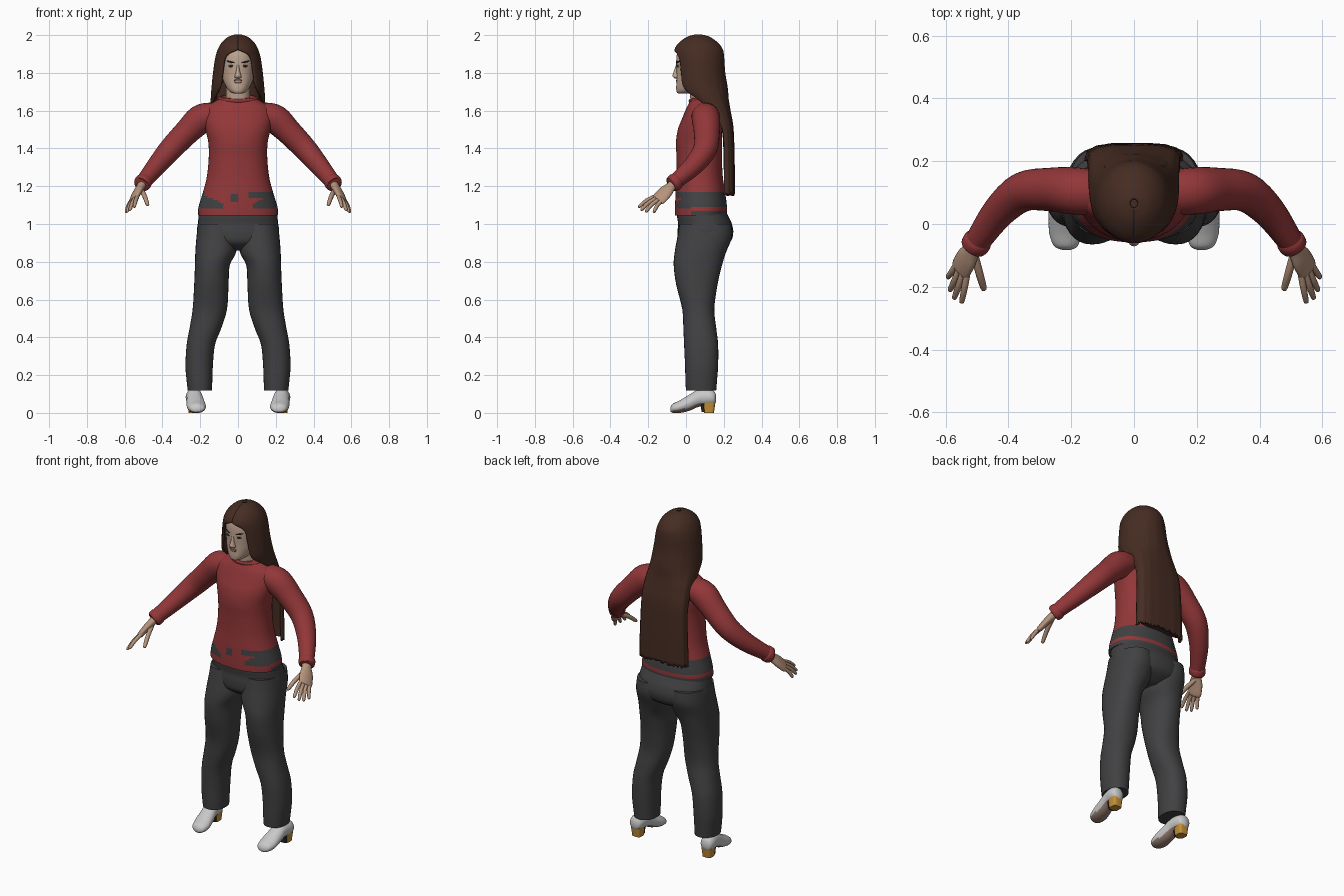
import bpy, bmesh, math, random
from mathutils import Vector

random.seed(4)
if "Cube" in bpy.data.objects:
    bpy.data.objects.remove(bpy.data.objects["Cube"])


def material(name, r, g, b):
    m = bpy.data.materials.new(name)
    m.use_nodes = True
    m.diffuse_color = (r, g, b, 1)
    bsdf = m.node_tree.nodes["Principled BSDF"]
    bsdf.inputs["Base Color"].default_value = (r, g, b, 1)
    bsdf.inputs["Roughness"].default_value = 0.8
    return m


RED = material("sweater red", .29, .038, .04)
GREY = material("trouser grey", .053, .053, .056)
HAIR = material("hair brown", .06, .025, .016)
FACE = material("face skin", .52, .37, .28)
HAND = material("hand skin", .46, .29, .20)
LIPS = material("lip", .30, .17, .13)
DARK = material("eye dark", .02, .015, .013)
SHOE = material("shoe white", .58, .58, .58)
SOLE = material("sole brown", .30, .20, .16)
HEEL = material("heel orange", .55, .28, .04)
made = []


def spline(keys, steps):
    """Catmull-Rom through tuples of any length."""
    out = []
    for i in range(len(keys) - 1):
        a, b = keys[max(i - 1, 0)], keys[i]
        c, d = keys[i + 1], keys[min(i + 2, len(keys) - 1)]
        for k in range(steps):
            t = k / steps
            out.append([q + .5 * t * (r - p + t * (2 * p - 5 * q + 4 * r - s + t * (3 * (q - r) + s - p)))
                        for p, q, r, s in zip(a, b, c, d)])
    return out + [list(keys[-1])]


def power(v, p):
    return math.copysign(abs(v) ** (2 / p), v)


def skin(name, rings, mats, closed=True, rule=None):
    """Bridge rings of points into one surface, painting faces by rule."""
    bm = bmesh.new()
    rows = [[bm.verts.new(p) for p in ring] for ring in rings]
    n = len(rows[0])
    for a, b in zip(rows, rows[1:]):
        for j in range(n if closed else n - 1):
            k = (j + 1) % n
            bm.faces.new((a[j], a[k], b[k], b[j]))
    if closed:
        bm.faces.new(rows[0])
        bm.faces.new(rows[-1])
    bmesh.ops.recalc_face_normals(bm, faces=bm.faces)
    if rule:
        bm.normal_update()
        for f in bm.faces:
            f.material_index = rule(f.calc_center_median(), f.normal)
    mesh = bpy.data.meshes.new(name)
    bm.to_mesh(mesh)
    bm.free()
    for m in mats:
        mesh.materials.append(m)
    obj = bpy.data.objects.new(name, mesh)
    bpy.context.collection.objects.link(obj)
    made.append(obj)
    return obj


def stack(name, keys, mats, n=32, steps=4, p=2.2, side=1, rule=None):
    """Horizontal sections given as (z, x0, x1, y0, y1)."""
    rings = []
    for z, x0, x1, y0, y1 in spline(keys, steps):
        rings.append([Vector((side * ((x0 + x1) / 2 + (x1 - x0) / 2 * power(math.cos(a), p)),
                              (y0 + y1) / 2 + (y1 - y0) / 2 * power(math.sin(a), p), z))
                      for a in (math.tau * i / n for i in range(n))])
    return skin(name, rings, mats, rule=rule)


def centred(keys):
    return [(z, -w, w, y0, y1) for z, w, y0, y1 in keys]


def tube(name, keys, mats, across=(0, 1, 0), n=20, steps=4, side=1, flat=None, rule=None):
    """Oval sections (x, y, z, width, depth) set square to their path."""
    pts = spline(keys, steps)
    rings = []
    for i, (x, y, z, w, d) in enumerate(pts):
        t = Vector(pts[min(i + 1, len(pts) - 1)][:3]) - Vector(pts[max(i - 1, 0)][:3])
        t = Vector(flat) if flat else t.normalized()
        u = Vector(across)
        u = (u - t * u.dot(t)).normalized()
        v = t.cross(u)
        ring = [Vector((x, y, z)) + u * w * math.cos(a) + v * d * math.sin(a)
                for a in (math.tau * j / n for j in range(n))]
        rings.append([Vector((side * q.x, q.y, q.z)) for q in ring])
    return skin(name, rings, mats, rule=rule)


def blob(name, loc, scale, mat, rot=(0, 0, 0)):
    bpy.ops.mesh.primitive_uv_sphere_add(segments=20, ring_count=10, location=loc, rotation=rot)
    o = bpy.context.object
    o.name, o.scale = name, scale
    o.data.materials.append(mat)
    made.append(o)


# Sweater body, with the trouser waist showing through around the hem
def waist_rule(c, normal):
    ax, z = abs(c.x), c.z
    if c.y > .03:
        return int(1.09 < z < 1.17 or z < 1.07)
    side_patch = ax > .085 and 1.085 < z < 1.115 + .4 * (ax - .085)
    middle = abs(c.x + .012) < .022 and 1.115 < z < 1.16
    strip = .05 < c.x < .18 and 1.14 < z < 1.165
    return int(side_patch or middle or strip)


stack("sweater_body", centred([
    (1.045, .212, -.058, .215), (1.09, .209, -.058, .217), (1.17, .185, -.055, .207),
    (1.25, .165, -.05, .195), (1.35, .155, -.05, .19), (1.43, .157, -.053, .19),
    (1.5, .172, -.043, .19), (1.56, .182, -.02, .185), (1.615, .17, .003, .18),
    (1.645, .13, .018, .17), (1.668, .09, .027, .16)]),
    [RED, GREY], n=72, steps=8, rule=waist_rule)

bpy.ops.mesh.primitive_torus_add(major_radius=.09, minor_radius=.011, major_segments=40,
                                 minor_segments=10, location=(0, .09, 1.662),
                                 rotation=(math.radians(9), 0, 0))
collar = bpy.context.object
collar.name, collar.scale = "collar", (1.05, .76, 1)
collar.data.materials.append(RED)
made.append(collar)

# Trouser seat
stack("trouser_seat", centred([
    (1.08, .2, -.045, .205), (1.04, .208, -.047, .225), (1.0, .213, -.042, .243),
    (.95, .217, -.045, .25), (.9, .19, -.035, .23), (.86, .1, .02, .16)]), [GREY])

for side, tag in ((1, "left"), (-1, "right")):
    # Trouser leg
    stack(tag + "_trouser_leg", [
        (1.0, .015, .211, -.035, .24), (.93, .002, .22, -.046, .243), (.85, .01, .226, -.06, .212),
        (.78, .044, .228, -.065, .19), (.68, .05, .232, -.052, .167), (.55, .058, .24, -.02, .15),
        (.45, .088, .256, -.014, .16), (.36, .122, .272, -.01, .17), (.25, .133, .278, -.005, .17),
        (.17, .136, .272, -.003, .164), (.118, .138, .266, 0, .16)], [GREY], side=side)

    # Shoe with a raised heel block
    tube(tag + "_shoe", [
        (.215, -.083, .018, .012, .01), (.217, -.07, .024, .038, .024), (.22, -.03, .034, .05, .034),
        (.225, .02, .055, .047, .043), (.23, .07, .08, .042, .047), (.235, .12, .082, .042, .045),
        (.236, .15, .078, .033, .036), (.236, .16, .076, .01, .012)],
        [SHOE, SOLE], across=(1, 0, 0), flat=(0, 1, 0), n=28, side=side,
        rule=lambda c, normal: int(normal.z < -.6))
    stack(tag + "_heel", [(0, .208, .262, .095, .148), (.03, .205, .265, .092, .152),
                          (.055, .203, .268, .09, .155)], [HEEL], p=4, side=side)
    stack(tag + "_heel_front", [(.004, .213, .257, .082, .11), (.05, .21, .26, .078, .11)],
          [DARK], p=4, side=side)

    # Sleeve and cuff
    tube(tag + "_sleeve", [
        (.08, .1, 1.575, .06, .06), (.14, .102, 1.575, .072, .068), (.2, .106, 1.553, .075, .077),
        (.27, .11, 1.487, .069, .068), (.355, .102, 1.398, .063, .062), (.43, .04, 1.31, .053, .052),
        (.495, -.05, 1.23, .041, .042), (.51, -.072, 1.21, .038, .038)], [RED], n=28, side=side)
    tube(tag + "_cuff", [(.493, -.046, 1.234, .04, .04), (.499, -.056, 1.225, .046, .046),
                         (.51, -.07, 1.21, .044, .044), (.513, -.075, 1.206, .036, .036)],
         [RED], n=28, side=side)

    # Hand
    fan = (.045, .085, -.03)
    tube(tag + "_palm", [
        (.5, -.055, 1.222, .026, .024), (.514, -.08, 1.198, .028, .022), (.533, -.11, 1.168, .04, .02),
        (.552, -.143, 1.132, .041, .016), (.557, -.152, 1.124, .032, .01)], [HAND], across=fan, side=side)
    fingers = {"index": ((.533, -.165, 1.142), (.55, -.253, 1.09)),
               "middle": ((.546, -.158, 1.133), (.574, -.24, 1.073)),
               "ring": ((.558, -.147, 1.124), (.588, -.215, 1.064)),
               "little": ((.567, -.13, 1.118), (.594, -.172, 1.062)),
               "thumb": ((.505, -.11, 1.165), (.477, -.212, 1.1))}
    for finger, (base, tip) in fingers.items():
        a, b = Vector(base), Vector(tip)
        a -= (b - a) * .25
        mid = a.lerp(b, .55) + Vector((0, -.002, .007))
        r = .0125 if finger == "thumb" else .0105
        tube(f"{tag}_{finger}_finger", [(*a, r, r), (*mid, r, r), (*a.lerp(b, .93), r * .8, r * .8),
                                        (*b, r * .25, r * .25)], [HAND], across=fan, n=10, side=side)

    # Eye, pupil and brow
    turn = side * math.radians(27)
    blob(tag + "_eye", (side * .038, -.041, 1.836), (.017, .0045, .0075), FACE, (0, 0, turn))
    blob(tag + "_pupil", (side * .038, -.0435, 1.836), (.013, .0045, .0062), DARK, (0, 0, turn))
    blob(tag + "_brow", (side * .04, -.041, 1.858), (.024, .0045, .0045), DARK,
         (0, side * math.radians(-12), turn))

# Neck, head, nose and mouth
stack("neck", centred([(1.62, .07, .03, .15), (1.67, .064, .022, .145), (1.76, .062, .015, .14)]), [FACE])
stack("head", centred([
    (1.69, .018, -.04, .03), (1.698, .04, -.049, .06), (1.72, .06, -.052, .1),
    (1.76, .079, -.05, .14), (1.8, .087, -.05, .165), (1.85, .091, -.052, .17),
    (1.9, .087, -.048, .165), (1.93, .07, -.032, .15), (1.965, .035, .02, .11)]), [FACE], n=40)
stack("nose", centred([(1.77, .01, -.058, -.03), (1.778, .019, -.068, -.03), (1.788, .016, -.071, -.03),
                       (1.815, .009, -.062, -.03), (1.845, .007, -.052, -.03)]), [FACE], n=16)
blob("upper_lip", (0, -.0475, 1.7605), (.025, .0048, .005), LIPS)
blob("lower_lip", (0, -.0475, 1.751), (.021, .005, .0055), LIPS)

# Long hair: arcs open at the face that flatten into a sheet down the back.
# Sections are (z, half width, centre y, depth, half sweep in degrees, squareness).
hair_keys = [
    (1.998, .012, .065, .014, 180, 2), (1.985, .05, .066, .058, 180, 2), (1.955, .083, .066, .1, 180, 2),
    (1.925, .1, .067, .121, 180, 2), (1.9, .109, .069, .125, 153, 2), (1.87, .116, .071, .126, 143, 2),
    (1.8, .126, .075, .127, 140, 2), (1.72, .134, .087, .128, 136, 2.1), (1.66, .138, .12, .1, 118, 2.3),
    (1.6, .139, .158, .072, 100, 2.6), (1.5, .142, .192, .054, 90, 3), (1.3, .147, .2, .052, 90, 3.2),
    (1.16, .151, .2, .052, 90, 3.2)]
N = 72
hair_rings = []
for z, w, yc, d, sweep, p in spline(hair_keys, 5):
    ring = []
    for j in range(N + 1):
        a = math.radians(min(sweep, 180)) * (2 * j / N - 1)
        wave = 1 + .014 * math.sin(15 * a) * min(1, 2 - z)
        ring.append(Vector((w * power(math.sin(a), p) * wave, yc + d * power(math.cos(a), p) * wave, z)))
    hair_rings.append(ring)
for v in hair_rings[-1]:
    v.z += random.uniform(-.012, .008)
hair = skin("long_hair", hair_rings, [HAIR], closed=False)
shell = hair.modifiers.new("thickness", "SOLIDIFY")
shell.thickness, shell.offset = .012, 0
blob("crown", (0, .066, 1.94), (.07, .09, .056), HAIR)
# Inner layer of the back hair
stack("back_hair_layer", centred([(1.17, .142, .2, .243), (1.3, .138, .2, .243), (1.5, .132, .19, .237),
                                  (1.62, .12, .15, .22), (1.75, .1, .12, .2)]), [HAIR], p=3)

# Soft shading that keeps hard edges
bpy.ops.object.select_all(action="DESELECT")
for o in made:
    o.select_set(True)
bpy.context.view_layer.objects.active = made[0]
bpy.ops.object.shade_smooth_by_angle(angle=math.radians(50))
